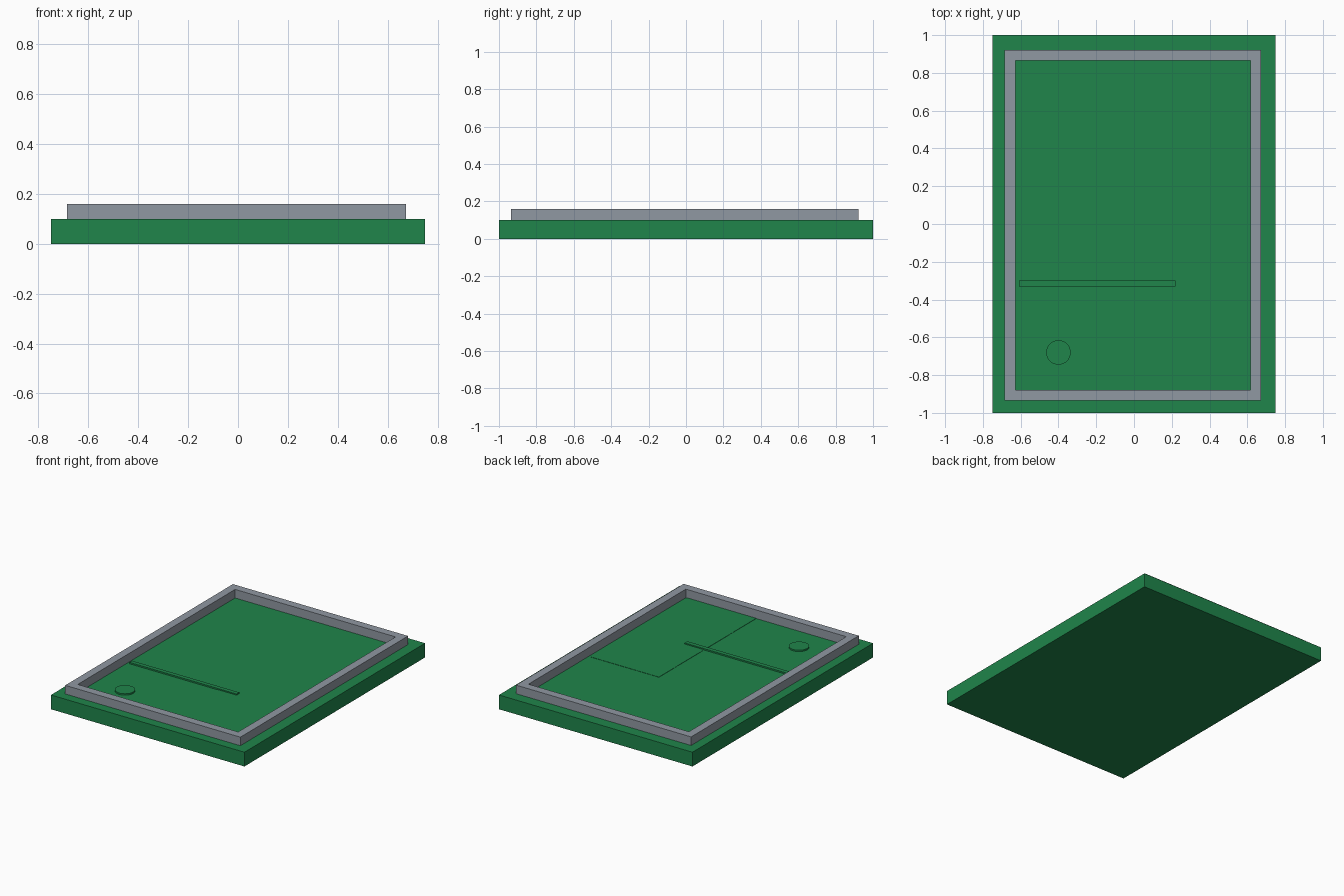
import bpy, bmesh, math

if "Cube" in bpy.data.objects:
    bpy.data.objects.remove(bpy.data.objects["Cube"])


def material(name, colour):
    mat = bpy.data.materials.new(name)
    mat.diffuse_color = (*colour, 1)
    mat.use_nodes = True
    mat.node_tree.nodes["Principled BSDF"].inputs["Base Color"].default_value = mat.diffuse_color
    return mat


green = material("dark_green", (0.014, 0.235, 0.07))
grey = material("blue_grey", (0.28, 0.315, 0.36))


def finish(bm, name, mat):
    bmesh.ops.recalc_face_normals(bm, faces=bm.faces)
    mesh = bpy.data.meshes.new(name)
    bm.to_mesh(mesh)
    bm.free()
    mesh.materials.append(mat)
    obj = bpy.data.objects.new(name, mesh)
    bpy.context.collection.objects.link(obj)
    return obj


def box(name, x0, x1, y0, y1, z0, z1, mat):
    bm = bmesh.new()
    bmesh.ops.create_cube(bm, size=1)
    for v in bm.verts:
        v.co = (x1 if v.co.x > 0 else x0,
                y1 if v.co.y > 0 else y0,
                z1 if v.co.z > 0 else z0)
    return finish(bm, name, mat)


def frame(name, x0, x1, y0, y1, width, z0, z1, mat):
    bm = bmesh.new()

    def ring(d, z):
        return [bm.verts.new(p) for p in (
            (x0 + d, y0 + d, z), (x1 - d, y0 + d, z),
            (x1 - d, y1 - d, z), (x0 + d, y1 - d, z))]

    # Outer and inner rectangles joined into a closed loop of walls
    rings = [ring(0, z0), ring(0, z1), ring(width, z1), ring(width, z0)]
    for r in range(4):
        a, b = rings[r], rings[(r + 1) % 4]
        for i in range(4):
            j = (i + 1) % 4
            bm.faces.new((a[i], a[j], b[j], b[i]))
    return finish(bm, name, mat)


# Base slab
box("base_board", -0.75, 0.75, -1, 1, 0, 0.1, green)

# Raised rectangular rim
frame("raised_rim", -0.685, 0.673, -0.935, 0.922, 0.057, 0.1, 0.16, grey)

# Shallow details on the slab
box("thin_panel", 0.07, 0.6, -0.88, 0.2, 0.09, 0.102, green)
box("narrow_rib", -0.61, 0.22, -0.33, -0.30, 0.09, 0.11, green)

# Round button
bm = bmesh.new()
bmesh.ops.create_cone(bm, cap_ends=True, segments=32,
                      radius1=0.065, radius2=0.065, depth=0.02)
bmesh.ops.translate(bm, verts=bm.verts, vec=(-0.40, -0.68, 0.10))
button = finish(bm, "round_button", green)
bpy.context.view_layer.objects.active = button
button.select_set(True)
bpy.ops.object.shade_smooth_by_angle(angle=math.radians(35))
